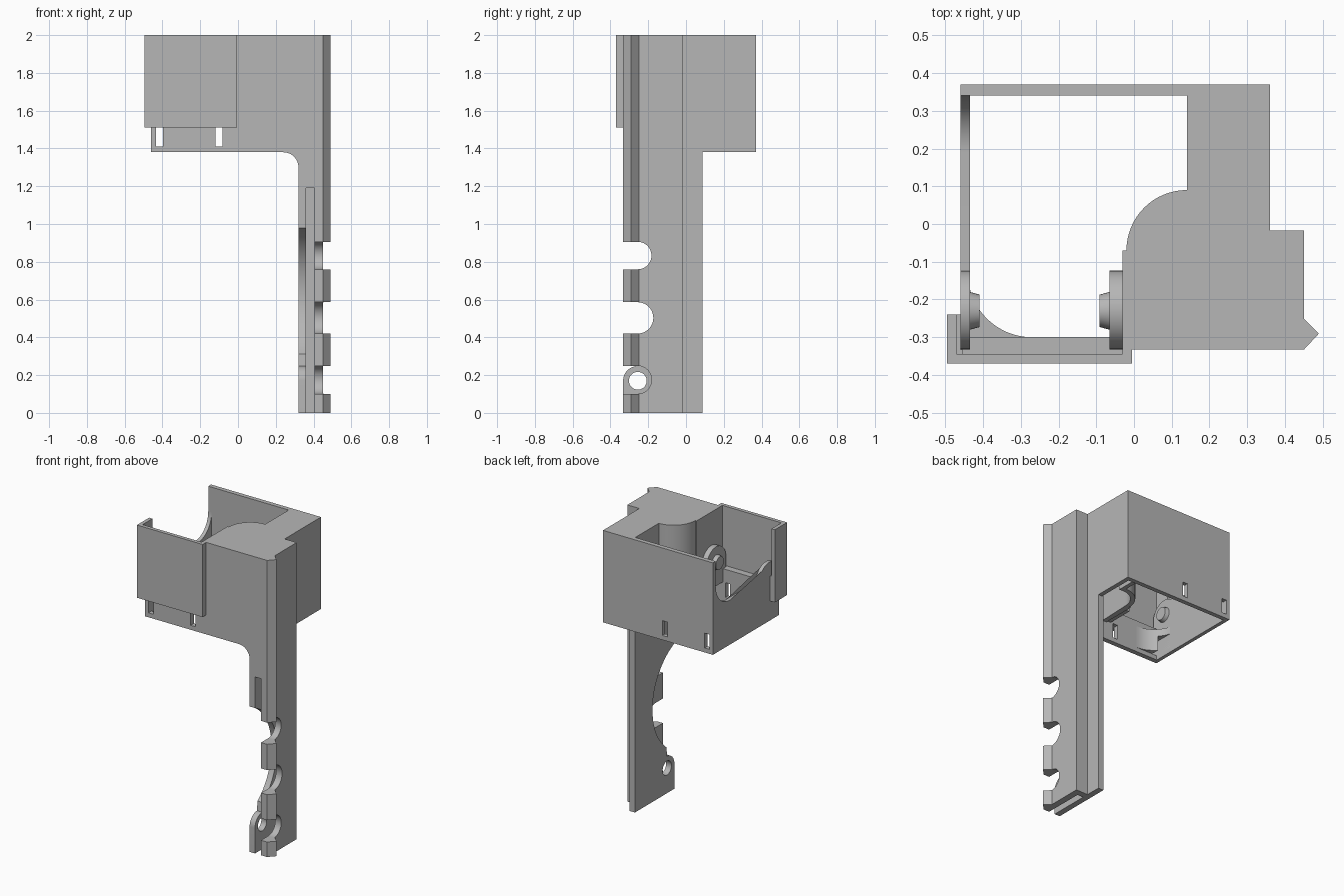
import bpy, bmesh
from math import sin, cos, radians
from mathutils import Matrix

cube = bpy.data.objects.get("Cube")
if cube:
    bpy.data.objects.remove(cube, do_unlink=True)

grey = bpy.data.materials.new("plain_grey")
grey.use_nodes = True
COLOUR = (0.47, 0.47, 0.47, 1)
grey.diffuse_color = COLOUR
grey.node_tree.nodes["Principled BSDF"].inputs["Base Color"].default_value = COLOUR

FRONT, BACK, TOP, RIM = -0.333, 0.37, 2.0, 1.38


def finish(name, bm):
    bmesh.ops.recalc_face_normals(bm, faces=bm.faces)
    mesh = bpy.data.meshes.new(name)
    bm.to_mesh(mesh)
    bm.free()
    mesh.materials.append(grey)
    obj = bpy.data.objects.new(name, mesh)
    bpy.context.collection.objects.link(obj)
    return obj


def prism(name, points, axis, lo, hi):
    """Extrude a 2D outline along an axis; the outline uses the other two axes in order."""
    bm = bmesh.new()
    place = {"x": lambda a, b: (lo, a, b),
             "y": lambda a, b: (a, lo, b),
             "z": lambda a, b: (a, b, lo)}[axis]
    face = bm.faces.new([bm.verts.new(place(*p)) for p in points])
    new = bmesh.ops.extrude_face_region(bm, geom=[face])["geom"]
    shift = [(hi - lo) * (axis == c) for c in "xyz"]
    bmesh.ops.translate(bm, verts=[v for v in new if isinstance(v, bmesh.types.BMVert)], vec=shift)
    return finish(name, bm)


def box(name, x, y, z):
    return prism(name, [(x[0], y[0]), (x[1], y[0]), (x[1], y[1]), (x[0], y[1])], "z", *z)


def arc(cx, cy, r, start, end, steps=16):
    angles = [radians(start + (end - start) * i / steps) for i in range(steps + 1)]
    return [(cx + r * cos(a), cy + r * sin(a)) for a in angles]


def cut(obj, cutter):
    mod = obj.modifiers.new("cut", "BOOLEAN")
    mod.operation, mod.solver, mod.object = "DIFFERENCE", "EXACT", cutter
    bpy.context.view_layer.objects.active = obj
    bpy.ops.object.modifier_apply(modifier=mod.name)
    bpy.data.objects.remove(cutter, do_unlink=True)


# Tray walls
front_wall = prism("front_wall",
                   [(-0.46, RIM)] + arc(0.24, 1.30, 0.08, 90, 0, 10)
                   + [(0.36, 1.30), (0.36, TOP), (-0.025, TOP), (-0.025, 1.6), (-0.46, 1.6)],
                   "y", FRONT, -0.30)
back_wall = box("back_wall", (-0.46, 0.36), (0.34, BACK), (RIM, TOP))
box("right_wall", (0.33, 0.36), (-0.02, 0.345), (RIM, TOP))
prism("scooped_side_wall",
      [(FRONT, RIM), (0.345, RIM), (0.345, 1.83)] + arc(0.19, 1.83, 0.15, 0, -90)
      + [(-0.125, 1.68)] + arc(-0.228, 1.67, 0.105, 0, 180),
      "x", -0.46, -0.435)
corner_fill = prism("corner_fill",
                    [(-0.44, -0.31), (-0.27, -0.31)] + arc(-0.27, -0.13, 0.17, 270, 180)
                    + [(-0.44, -0.13)], "z", 1.41, 1.56)

# Strap slots
for wall in (front_wall, back_wall, corner_fill):
    for x in (-0.435, -0.12):
        cut(wall, box("slot_cutter", (x, x + 0.037), (-0.5, 0.5), (1.41, 1.51)))

# Raised front cover with a return lip
prism("front_cover",
      [(-0.495, -0.37), (-0.005, -0.37), (-0.005, FRONT), (-0.03, FRONT), (-0.03, -0.345),
       (-0.47, -0.345), (-0.47, -0.24), (-0.495, -0.24)], "z", 1.51, TOP)
box("cover_backing", (-0.472, -0.028), (-0.347, -0.33), (1.51, 1.6))
box("lip_backing", (-0.472, -0.455), (-0.347, -0.24), (1.51, 1.68))

# Hinge tab and pegs
prism("hinge_tab", [(FRONT, 1.51), (-0.123, 1.51)] + arc(-0.228, 1.67, 0.105, 0, 180),
      "x", -0.065, -0.028)
for name, x, turn in (("side_peg", -0.422, 90), ("inner_peg", -0.078, -90)):
    bm = bmesh.new()
    place = Matrix.Translation((x, -0.23, 1.67)) @ Matrix.Rotation(radians(turn), 4, "Y")
    bmesh.ops.create_cone(bm, cap_ends=True, segments=32, radius1=0.05, radius2=0.043,
                          depth=0.026, matrix=place)
    finish(name, bm)

# Top deck and the curved skirt below its edge
edge = [(-0.03, FRONT), (-0.03, -0.07)] + arc(0.14, -0.07, 0.16, 180, 90) + [(0.14, 0.345)]
inner = [(0.17, 0.345)] + arc(0.14, -0.07, 0.13, 78, 180) + [(0.0, FRONT)]
prism("top_deck", edge + [(0.36, 0.345), (0.36, FRONT)], "z", 1.97, TOP)
prism("curved_skirt", edge + inner, "z", 1.5, 1.98)

# Leg: scooped inner panel with a screw hole
inner_panel = prism("leg_inner_panel",
                    [(FRONT, 0), (0.087, 0), (0.087, 1.98), (FRONT, 1.98)]
                    + arc(-0.495, 0.62, 0.395, 65.7, -51.5, 32)
                    + arc(-0.255, 0.17, 0.078, 90, 180), "x", 0.32, 0.36)
cut(inner_panel, prism("hole_cutter", arc(-0.255, 0.17, 0.047, 0, 348.75, 31), "x", 0.2, 0.38))

# Leg: ribbed outer wall with round-ended notches
outer_wall = prism("leg_outer_wall",
                   [(0.405, FRONT), (0.45, FRONT), (0.49, -0.29), (0.45, -0.25),
                    (0.45, -0.017), (0.405, -0.017)], "z", 0, TOP)
for z, r in ((0.175, 0.074), (0.503, 0.083), (0.833, 0.073)):
    notch = [(-0.5, z - r)] + arc(-0.256, z, r, -90, 90, 20) + [(-0.5, z + r)]
    cut(outer_wall, prism("notch_cutter", notch, "x", 0.38, 0.6))
box("leg_web", (0.355, 0.41), (-0.06, -0.017), (0, TOP))
box("leg_upper_core", (0.355, 0.41), (FRONT, -0.05), (1.19, TOP))

# Smooth the curves, keep the edges sharp
for obj in bpy.context.scene.objects:
    obj.select_set(obj.type == "MESH")
bpy.ops.object.shade_smooth_by_angle(angle=radians(30))
